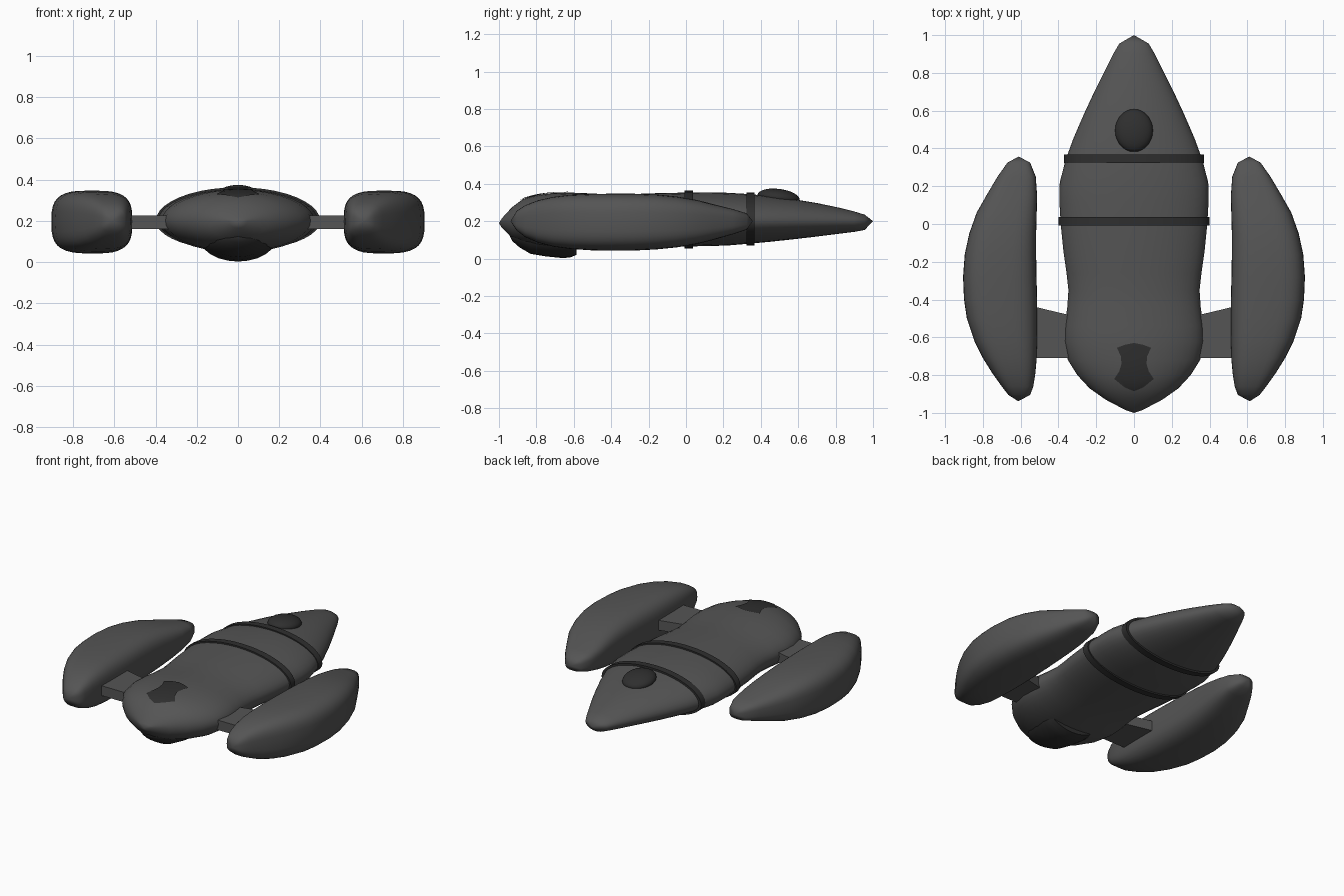
import bpy, bmesh, math

if "Cube" in bpy.data.objects:
    bpy.data.objects.remove(bpy.data.objects["Cube"])

def material(name, v):
    m = bpy.data.materials.new(name)
    m.diffuse_color = (v, v, v, 1)
    m.use_nodes = True
    m.node_tree.nodes["Principled BSDF"].inputs["Base Color"].default_value = m.diffuse_color
    return m

GREY = material("hull grey", 0.09)
DARK = material("dark grey", 0.028)

def finish(name, bm, mat, angle=50):
    bmesh.ops.recalc_face_normals(bm, faces=bm.faces)
    me = bpy.data.meshes.new(name)
    bm.to_mesh(me)
    bm.free()
    me.materials.append(mat)
    for p in me.polygons:
        p.use_smooth = True
    me.set_sharp_from_angle(angle=math.radians(angle))
    ob = bpy.data.objects.new(name, me)
    bpy.context.collection.objects.link(ob)
    return ob

def section(x0, x1, z0, zm, z1, n, power):
    """Superellipse with its own height above and below the widest line."""
    pts = []
    for i in range(n):
        a = 2 * math.pi * i / n
        c, s = math.cos(a), math.sin(a)
        u = math.copysign(abs(c) ** (2 / power), c)
        v = math.copysign(abs(s) ** (2 / power), s)
        pts.append(((x0 + x1) / 2 + u * (x1 - x0) / 2,
                    zm + v * ((z1 - zm) if v > 0 else (zm - z0))))
    return pts

def loft(name, stations, mat, n=32, power=2, tips=(None, None), angle=50):
    """stations: (y, x0, x1, z0, zm, z1); tips: optional end points."""
    bm = bmesh.new()
    rings = [[bm.verts.new((x, s[0], z)) for x, z in section(*s[1:], n, power)]
             for s in stations]
    for a, b in zip(rings, rings[1:]):
        for i in range(n):
            j = (i + 1) % n
            bm.faces.new((a[i], a[j], b[j], b[i]))
    for ring, tip in ((rings[0], tips[0]), (rings[-1], tips[1])):
        if tip:
            t = bm.verts.new(tip)
            for i in range(n):
                bm.faces.new((ring[i], ring[(i + 1) % n], t))
        else:
            bm.faces.new(ring)
    return finish(name, bm, mat, angle)

# Hull stations: y, half width, bottom, top
HULL = [(-0.985, 0.045, 0.165, 0.215), (-0.93, 0.15, 0.11, 0.275), (-0.87, 0.235, 0.08, 0.32),
        (-0.80, 0.30, 0.062, 0.34), (-0.72, 0.35, 0.052, 0.35), (-0.62, 0.37, 0.048, 0.353),
        (-0.54, 0.367, 0.05, 0.35), (-0.44, 0.353, 0.056, 0.345), (-0.35, 0.347, 0.06, 0.343),
        (-0.26, 0.357, 0.062, 0.346), (-0.15, 0.373, 0.063, 0.35), (0.0, 0.388, 0.065, 0.353),
        (0.12, 0.395, 0.067, 0.354), (0.22, 0.393, 0.07, 0.352), (0.34, 0.362, 0.08, 0.345),
        (0.45, 0.322, 0.09, 0.333), (0.58, 0.266, 0.104, 0.317), (0.70, 0.21, 0.118, 0.297),
        (0.82, 0.15, 0.133, 0.272), (0.90, 0.11, 0.143, 0.252), (0.955, 0.078, 0.153, 0.235)]

def hull_at(y):
    for a, b in zip(HULL, HULL[1:]):
        if a[0] <= y <= b[0]:
            t = (y - a[0]) / (b[0] - a[0])
            return [p + t * (q - p) for p, q in zip(a, b)][1:]

loft("hull", [(y, -w, w, z0, 0.2, z1) for y, w, z0, z1 in HULL], GREY, n=40,
     tips=((0, -1, 0.19), (0, 1, 0.2)), angle=70)

# Dark bands round the hull
for name, y in (("front_band", 0.345), ("middle_band", 0.015)):
    st = []
    for yy in (y - 0.022, y + 0.022):
        w, z0, z1 = hull_at(y)
        g = 0.01
        st.append((yy, -w - g, w + g, z0 - g, 0.2, z1 + g))
    loft(name, st, DARK, n=40)

# Cockpit dome
bm = bmesh.new()
bmesh.ops.create_uvsphere(bm, u_segments=28, v_segments=14, radius=1)
for v in bm.verts:
    v.co = (v.co.x * 0.1, 0.495 + v.co.y * 0.113, 0.327 + v.co.z * 0.046 - v.co.y * 0.012)
finish("cockpit_dome", bm, DARK)

# Rear top patch, laid on the hull surface
PATCH = [(-0.885, 0.0), (-0.865, 0.05), (-0.82, 0.105), (-0.78, 0.078), (-0.74, 0.066),
         (-0.70, 0.07), (-0.655, 0.09), (-0.64, 0.05), (-0.63, 0.0)]
bm = bmesh.new()
rows = []
for y, w in PATCH:
    hw, z0, z1 = hull_at(y)
    row = []
    for i in range(9):
        x = w * (i - 4) / 4
        row.append(bm.verts.new((x, y, 0.205 + (z1 - 0.2) * math.sqrt(1 - (x / hw) ** 2))))
    rows.append(row)
for a, b in zip(rows, rows[1:]):
    for i in range(8):
        bm.faces.new((a[i], a[i + 1], b[i + 1], b[i]))
bmesh.ops.remove_doubles(bm, verts=bm.verts, dist=0.0005)
bmesh.ops.recalc_face_normals(bm, faces=bm.faces)
if sum(f.normal.z for f in bm.faces) < 0:
    bmesh.ops.reverse_faces(bm, faces=bm.faces)
finish("rear_top_patch", bm, DARK)

# Belly thruster, flat at its front end
BELLY = [(-0.93, 0.06, 0.095), (-0.89, 0.11, 0.06), (-0.83, 0.15, 0.025), (-0.75, 0.175, 0.012),
         (-0.66, 0.19, 0.003), (-0.62, 0.19, 0.006), (-0.585, 0.185, 0.02)]
loft("belly_thruster", [(y, -w, w, z, 0.125, 0.17) for y, w, z in BELLY], DARK, n=24,
     tips=((0, -0.945, 0.125), None))

# Side pods: y, inner x, outer x, bottom, top
POD = [(-0.905, 0.55, 0.665, 0.15, 0.255), (-0.86, 0.533, 0.70, 0.115, 0.285),
       (-0.79, 0.522, 0.75, 0.085, 0.312), (-0.71, 0.515, 0.80, 0.064, 0.33),
       (-0.62, 0.513, 0.845, 0.052, 0.341), (-0.50, 0.512, 0.885, 0.044, 0.346),
       (-0.40, 0.513, 0.90, 0.042, 0.347), (-0.28, 0.516, 0.905, 0.043, 0.347),
       (-0.16, 0.518, 0.896, 0.049, 0.343), (-0.05, 0.518, 0.872, 0.06, 0.332),
       (0.06, 0.515, 0.833, 0.078, 0.313), (0.15, 0.513, 0.782, 0.101, 0.29),
       (0.25, 0.52, 0.723, 0.13, 0.265), (0.325, 0.55, 0.67, 0.155, 0.242)]

# Struts: quad outline in plan, from inside the hull to inside the pod
STRUT = [(0.28, -0.71), (0.56, -0.71), (0.56, -0.43), (0.28, -0.497)]

for side, s in (("left", -1), ("right", 1)):
    st = [(y, s * a, s * b, z0, 0.197, z1) for y, a, b, z0, z1 in POD]
    loft(side + "_pod", st, GREY, n=36, power=3.2,
         tips=((s * 0.613, -0.938, 0.2), (s * 0.61, 0.357, 0.2)), angle=75)
    bm = bmesh.new()
    lo, hi = ([bm.verts.new((s * x, y, z)) for x, y in STRUT] for z in (0.16, 0.226))
    bm.faces.new(lo)
    bm.faces.new(hi)
    for i in range(4):
        j = (i + 1) % 4
        bm.faces.new((lo[i], lo[j], hi[j], hi[i]))
    finish(side + "_strut", bm, GREY, 20)
